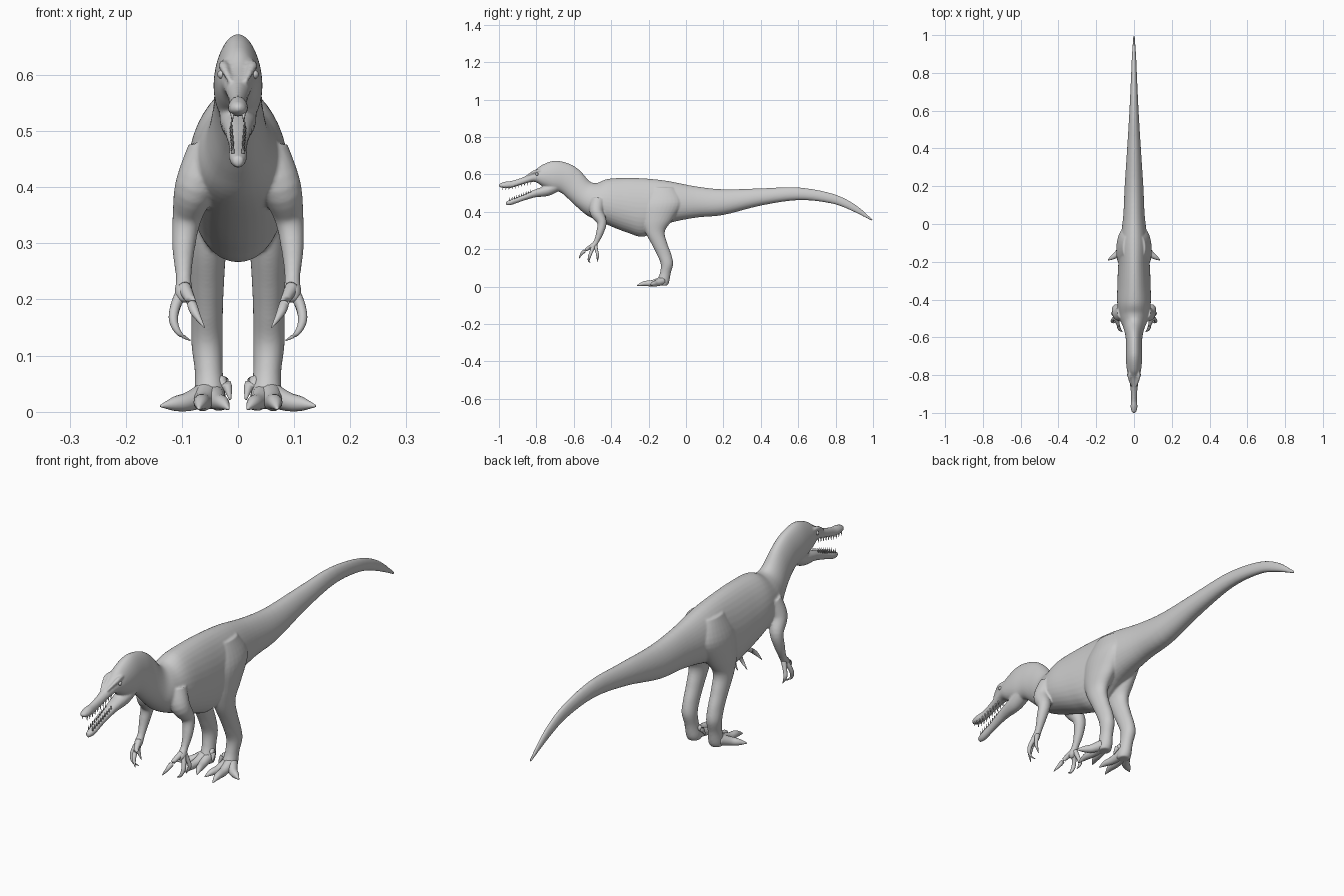
import bpy, bmesh, math
from mathutils import Vector


def spline(rows, steps):
    """Catmull-Rom interpolation of equal-length tuples."""
    out = []
    for i in range(len(rows) - 1):
        p0, p1 = rows[max(i - 1, 0)], rows[i]
        p2, p3 = rows[i + 1], rows[min(i + 2, len(rows) - 1)]
        for k in range(steps):
            t = k / steps
            out.append(tuple(
                .5 * (2 * b + (c - a) * t + (2 * a - 5 * b + 4 * c - d) * t * t
                      + (3 * b - a - 3 * c + d) * t ** 3)
                for a, b, c, d in zip(p0, p1, p2, p3)))
    out.append(tuple(rows[-1]))
    return out


def skin(bm, rings):
    """Bridge rings of points into a closed tube."""
    loops = [[bm.verts.new(p) for p in ring] for ring in rings]
    n = len(loops[0])
    faces = []
    for a, b in zip(loops, loops[1:]):
        for i in range(n):
            j = (i + 1) % n
            faces.append(bm.faces.new((a[i], a[j], b[j], b[i])))
    faces.append(bm.faces.new(loops[0][::-1]))
    faces.append(bm.faces.new(loops[-1]))
    bmesh.ops.recalc_face_normals(bm, faces=faces)


def slab(bm, rows, side=1, n=28, egg=0.0, steps=5):
    """Loft of side-view sections: y1, z1, y2, z2, centre x, half width."""
    rings = []
    for y1, z1, y2, z2, x, w in spline(rows, steps):
        ring = []
        for i in range(n):
            t = 2 * math.pi * i / n
            s = math.sin(t)
            ring.append((side * (x + w * math.cos(t) * (1 - egg * s)),
                         (y1 + y2) / 2 + (y1 - y2) / 2 * s,
                         (z1 + z2) / 2 + (z1 - z2) / 2 * s))
        rings.append(ring)
    skin(bm, rings)


def tube(bm, rows, side=1, n=14, steps=5):
    """Round tube along points x, y, z, radius."""
    pts = spline(rows, steps)
    rings = []
    for i, (x, y, z, r) in enumerate(pts):
        d = Vector(pts[min(i + 1, len(pts) - 1)][:3]) - Vector(pts[max(i - 1, 0)][:3])
        d.normalize()
        u = d.cross(Vector((.3, .8, .1)) if abs(d.z) > .6 else Vector((0, 0, 1))).normalized()
        v = d.cross(u)
        ring = []
        for k in range(n):
            t = 2 * math.pi * k / n
            p = Vector((x, y, z)) + r * (u * math.cos(t) + v * math.sin(t))
            ring.append((side * p.x, p.y, max(p.z, 0)))
        rings.append(ring)
    skin(bm, rings)


def finish(bm, name):
    me = bpy.data.meshes.new(name)
    bm.to_mesh(me)
    bm.free()
    for p in me.polygons:
        p.use_smooth = True
    ob = bpy.data.objects.new(name, me)
    bpy.context.collection.objects.link(ob)
    return ob


# Tail, torso, neck, skull and upper snout in one loft
spine = [
    (1.0, .358, .995, .35, .004), (.9, .442, .88, .408, .011),
    (.78, .498, .77, .446, .016), (.6, .53, .6, .462, .024),
    (.4, .525, .4, .433, .036), (.2, .52, .2, .383, .049),
    (.05, .536, .05, .368, .056), (-.1, .565, -.1, .335, .073),
    (-.22, .578, -.22, .268, .083), (-.33, .581, -.31, .287, .087),
    (-.42, .575, -.42, .33, .088), (-.475, .554, -.52, .375, .074),
    (-.515, .563, -.575, .418, .055), (-.565, .618, -.625, .465, .044),
    (-.62, .655, -.67, .503, .042), (-.70, .673, -.715, .513, .043),
    (-.77, .65, -.765, .535, .038), (-.815, .615, -.81, .56, .028),
    (-.87, .585, -.865, .549, .019), (-.93, .566, -.925, .53, .015),
    (-.965, .561, -.965, .526, .018), (-.99, .553, -.99, .53, .014),
    (-1.0, .547, -1.0, .536, .006)]
lower_jaw = [
    (-.66, .58, -.68, .51, .033), (-.735, .545, -.735, .485, .032),
    (-.81, .518, -.81, .476, .023), (-.88, .487, -.88, .455, .016),
    (-.935, .466, -.935, .436, .016), (-.963, .455, -.963, .436, .009)]
leg = [
    (-.19, .53, -.06, .53, .03, .03), (-.237, .44, -.02, .45, .046, .045),
    (-.238, .36, -.07, .36, .05, .043), (-.217, .29, -.113, .295, .054, .034),
    (-.18, .22, -.1, .23, .055, .03), (-.155, .17, -.078, .17, .055, .028),
    (-.135, .12, -.069, .12, .055, .028), (-.14, .07, -.082, .07, .052, .025),
    (-.155, .03, -.09, .025, .05, .028), (-.15, .005, -.1, .005, .05, .025)]
arm = [
    (.05, -.47, .46, .042), (.076, -.478, .40, .037), (.091, -.45, .345, .026),
    (.097, -.46, .29, .02), (.097, -.48, .24, .014), (.097, -.50, .21, .016),
    (.099, -.505, .195, .008)]

bm = bmesh.new()
slab(bm, [r[:4] + (0, r[4]) for r in spine], n=36, egg=.14)
slab(bm, [r[:4] + (0, r[4]) for r in lower_jaw], egg=-.1)
for side in (1, -1):
    slab(bm, leg, side)
    tube(bm, arm, side, n=20)
    # Brow ridges
    tube(bm, [(.024, -.76, .622, .004), (.026, -.80, .617, .009),
              (.022, -.825, .607, .007), (.014, -.86, .588, .003)], side)
body = finish(bm, "body")
mod = body.modifiers.new("fuse", 'REMESH')
mod.mode = 'VOXEL'
mod.voxel_size = .004
mod.use_smooth_shade = True
mod = body.modifiers.new("soften", 'SMOOTH')
mod.factor = .5
mod.iterations = 6

# Toes and fingers, tapering into claws
toes = [
    [(.055, -.125, .032, .024), (.062, -.18, .018, .017), (.066, -.225, .016, .013), (.07, -.262, .005, .002)],
    [(.06, -.125, .03, .022), (.088, -.158, .018, .017), (.112, -.175, .014, .013), (.138, -.192, .01, .002)],
    [(.045, -.125, .03, .022), (.036, -.175, .018, .016), (.027, -.21, .015, .012), (.017, -.237, .005, .002)],
    [(.038, -.12, .055, .012), (.021, -.13, .048, .01), (.014, -.143, .022, .002)]]
fingers = [
    [(.096, -.498, .22, .013), (.085, -.53, .2, .009), (.077, -.556, .178, .008), (.06, -.572, .15, .001)],
    [(.098, -.495, .215, .012), (.111, -.505, .19, .009), (.115, -.515, .163, .008),
     (.105, -.52, .14, .005), (.085, -.512, .127, .001)],
    [(.098, -.485, .22, .011), (.11, -.477, .188, .008), (.114, -.472, .162, .007), (.1, -.475, .133, .001)]]
for side, label in ((1, "left"), (-1, "right")):
    for part, digits in (("toes", toes), ("fingers", fingers)):
        bm = bmesh.new()
        for d in digits:
            tube(bm, d, side)
        finish(bm, f"{label}_{part}")

# Small teeth along both jaws
bm = bmesh.new()
for side in (1, -1):
    for i in range(10):
        f = i / 9
        y = -.83 - .15 * f
        tube(bm, [(.012 - .002 * f, y, .562 - .03 * min(1, f * 1.3), .0035),
                  (.012 - .002 * f, y, .546 - .03 * min(1, f * 1.3), .0006)], side, 6, 1)
        y = -.83 + .75 * (y + .83)
        tube(bm, [(.012 - .003 * f, y, .502 - .042 * f, .0035),
                  (.012 - .003 * f, y, .518 - .042 * f, .0006)], side, 6, 1)
finish(bm, "teeth")

# Eyes
bm = bmesh.new()
for side in (1, -1):
    ret = bmesh.ops.create_uvsphere(bm, u_segments=14, v_segments=8, radius=.008)
    bmesh.ops.translate(bm, verts=ret["verts"], vec=(side * .029, -.797, .601))
finish(bm, "eyes")
